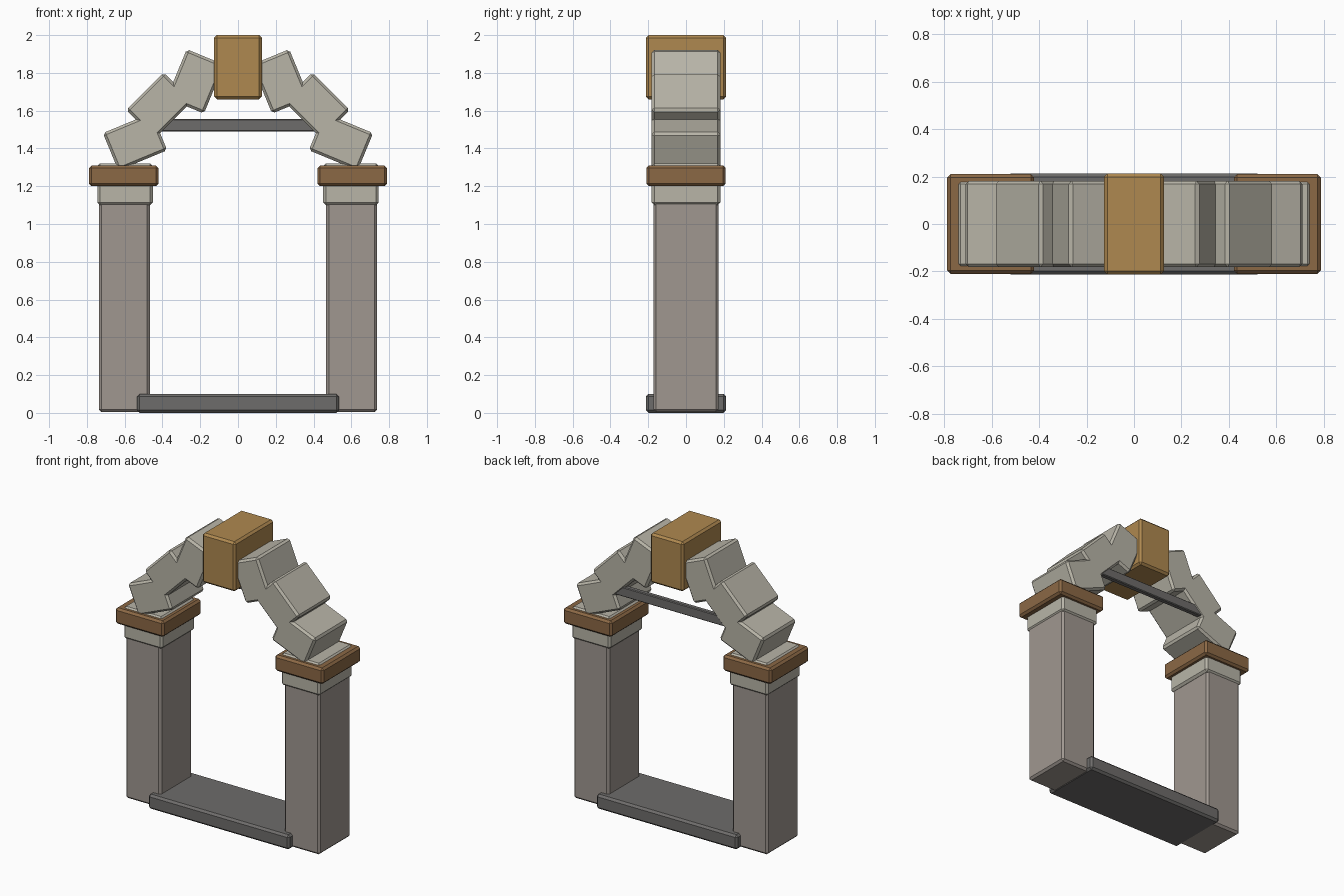
import bpy
from math import sin, cos, radians

if "Cube" in bpy.data.objects:
    bpy.data.objects.remove(bpy.data.objects["Cube"])


def material(name, rgb):
    m = bpy.data.materials.new(name)
    m.diffuse_color = (*rgb, 1)
    m.use_nodes = True
    m.node_tree.nodes["Principled BSDF"].inputs["Base Color"].default_value = m.diffuse_color
    return m


PILLAR = material("warm_stone", (0.35, 0.31, 0.28))
LIGHT = material("light_stone", (0.48, 0.46, 0.39))
BROWN = material("brown_stone", (0.26, 0.14, 0.06))
GOLD = material("golden_stone", (0.43, 0.25, 0.08))
DARK = material("dark_stone", (0.155, 0.15, 0.145))


def block(name, center, size, mat, tilt=0.0, bevel=0.014):
    """Box with chamfered edges, tilted about the y axis."""
    bpy.ops.mesh.primitive_cube_add(size=1, location=center)
    ob = bpy.context.object
    ob.name = name
    ob.scale = size
    bpy.ops.object.transform_apply(location=False, rotation=False, scale=True)
    ob.rotation_euler.y = tilt
    ob.data.materials.append(mat)
    mod = ob.modifiers.new("chamfer", "BEVEL")
    mod.width = bevel
    mod.segments = 1
    return ob


RADIUS, SPRING_Z = 0.59, 1.21

for side, s in (("left", -1), ("right", 1)):
    # Pillar, springer stone and the band around it
    block(f"pillar_{side}", (s * 0.602, 0, 0.602), (0.27, 0.344, 1.196), PILLAR)
    block(f"springer_{side}", (s * 0.598, 0, 1.21), (0.294, 0.364, 0.22), LIGHT)
    block(f"capital_{side}", (s * 0.605, 0, 1.255), (0.368, 0.42, 0.11), BROWN)
    # Jagged arch stones climbing towards the keystone
    for i in (1, 2, 3):
        a = radians(22.5 * i)
        block(f"arch_stone_{side}_{i}",
              (s * RADIUS * cos(a), 0, SPRING_Z + RADIUS * sin(a)),
              (0.28, 0.364, 0.214), LIGHT, tilt=s * a)

# Keystone
block("keystone", (0, 0, 1.83), (0.252, 0.426, 0.34), GOLD)

# Threshold slab at the floor
block("threshold", (0, 0, 0.05), (1.07, 0.426, 0.10), DARK)

# Thin crossbar at the back of the arch
block("back_crossbar", (0, 0.16, 1.522), (0.90, 0.035, 0.066), DARK, bevel=0.005)
